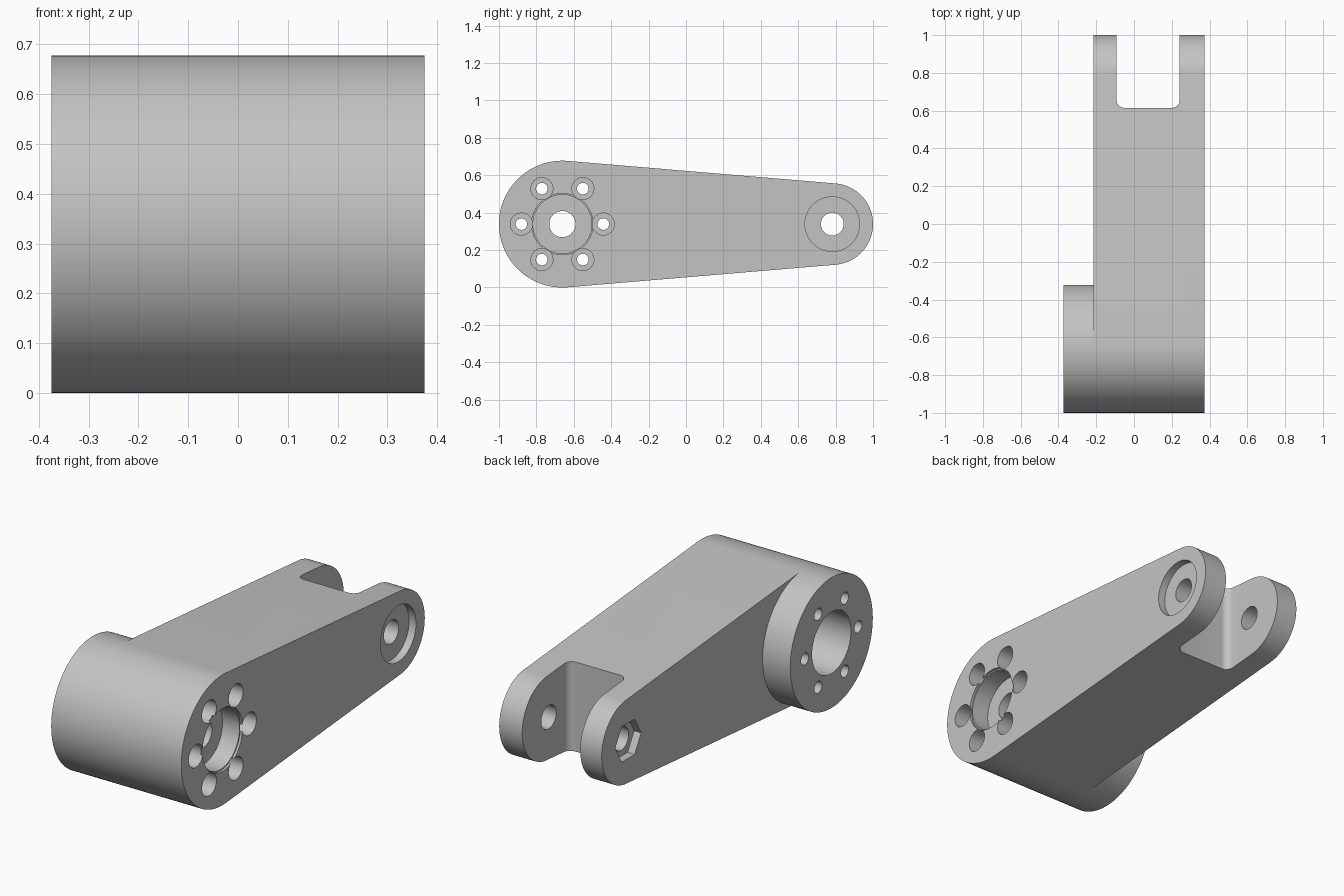
import bpy, bmesh
from math import cos, sin, pi, asin
from mathutils import Vector

cube = bpy.data.objects.get("Cube")
if cube:
    bpy.data.objects.remove(cube, do_unlink=True)

# Main dimensions
BIG_Y, SMALL_Y, MID_Z = -0.661, 0.782, 0.339
BIG_R, SMALL_R = 0.339, 0.218
RIGHT_X, LEFT_X, BOSS_X = 0.374, -0.215, -0.374
TANGENT = pi / 2 - asin((BIG_R - SMALL_R) / (SMALL_Y - BIG_Y))

grey = bpy.data.materials.new("machined grey")
grey.use_nodes = True
colour = (0.55, 0.55, 0.55, 1)
grey.diffuse_color = colour
grey.node_tree.nodes["Principled BSDF"].inputs["Base Color"].default_value = colour


def arc(cy, cz, r, a0, a1, n):
    """Points from angle a0 to a1, both ends included."""
    return [(cy + r * cos(a0 + (a1 - a0) * i / n), cz + r * sin(a0 + (a1 - a0) * i / n))
            for i in range(n + 1)]


def circle(cy, r, cz=MID_Z, n=48):
    return arc(cy, cz, r, 0, 2 * pi, n)[:-1]


def prism(name, outline, start, end, axis="x"):
    """Extrude a flat outline along x (outline in y, z) or z (outline in x, y)."""
    bm = bmesh.new()
    place = (lambda a, b: (start, a, b)) if axis == "x" else (lambda a, b: (a, b, start))
    face = bm.faces.new([bm.verts.new(place(a, b)) for a, b in outline])
    step = Vector((end - start, 0, 0)) if axis == "x" else Vector((0, 0, end - start))
    new = bmesh.ops.extrude_face_region(bm, geom=[face])["geom"]
    bmesh.ops.translate(bm, vec=step, verts=[v for v in new if isinstance(v, bmesh.types.BMVert)])
    bmesh.ops.recalc_face_normals(bm, faces=bm.faces)
    mesh = bpy.data.meshes.new(name)
    bm.to_mesh(mesh)
    bm.free()
    mesh.materials.append(grey)
    obj = bpy.data.objects.new(name, mesh)
    bpy.context.collection.objects.link(obj)
    return obj


# Tapered arm and the round boss that continues its large end
big_arc = arc(BIG_Y, MID_Z, BIG_R, TANGENT, 2 * pi - TANGENT, 72)
small_arc = arc(SMALL_Y, MID_Z, SMALL_R, -TANGENT, TANGENT, 48)
inner_arc = arc(BIG_Y, MID_Z, BIG_R, -TANGENT, TANGENT, 60)[1:-1]
arm = prism("lever_arm", big_arc + small_arc, LEFT_X, RIGHT_X)
boss = prism("mounting_boss", big_arc + inner_arc, BOSS_X, LEFT_X)

# Fork slot with rounded inner corners
slot_left, slot_right, slot_end, fillet = -0.092, 0.242, 0.615, 0.04
slot = [(slot_right, 1.2), (slot_left, 1.2)]
slot += arc(slot_left + fillet, slot_end + fillet, fillet, pi, 1.5 * pi, 8)
slot += arc(slot_right - fillet, slot_end + fillet, fillet, 1.5 * pi, 2 * pi, 8)
cutters = [prism("fork_slot", slot, -0.2, 0.9, "z")]

# Bearing seat with a shallow lip, shaft hole and deep bore
OUT = 0.1
cutters += [
    prism("seat_lip", circle(BIG_Y, 0.164), RIGHT_X - 0.012, RIGHT_X + OUT),
    prism("bearing_seat", circle(BIG_Y, 0.157), RIGHT_X - 0.11, RIGHT_X + OUT),
    prism("shaft_hole", circle(BIG_Y, 0.07), BOSS_X - OUT, RIGHT_X + OUT),
    prism("boss_bore", circle(BIG_Y, 0.16), BOSS_X - OUT, RIGHT_X - 0.22),
]

# Ring of six counterbored screw holes
for i in range(6):
    y = BIG_Y + 0.219 * cos(i * pi / 3)
    z = MID_Z + 0.219 * sin(i * pi / 3)
    cutters.append(prism("screw_hole", circle(y, 0.031, z, 24), BOSS_X - OUT, RIGHT_X + OUT))
    cutters.append(prism("screw_head_bore", circle(y, 0.059, z, 32), BOSS_X + 0.16, RIGHT_X + OUT))

# Fork pin hole, washer recess and hexagonal nut pocket
cutters += [
    prism("pin_hole", circle(SMALL_Y, 0.061, n=32), LEFT_X - OUT, RIGHT_X + OUT),
    prism("washer_recess", circle(SMALL_Y, 0.146), RIGHT_X - 0.04, RIGHT_X + OUT),
    prism("nut_pocket", circle(SMALL_Y, 0.106, n=6), LEFT_X - OUT, LEFT_X + 0.04),
]

# Join, cut, then bake the result and drop the helpers
for tool in [boss] + cutters:
    mod = arm.modifiers.new(tool.name, "BOOLEAN")
    mod.operation = "UNION" if tool is boss else "DIFFERENCE"
    mod.solver = "EXACT"
    mod.object = tool
depsgraph = bpy.context.evaluated_depsgraph_get()
arm.data = bpy.data.meshes.new_from_object(arm.evaluated_get(depsgraph))
arm.modifiers.clear()
for tool in [boss] + cutters:
    bpy.data.objects.remove(tool, do_unlink=True)

# Smooth round walls, sharp rims
bpy.ops.object.select_all(action="DESELECT")
arm.select_set(True)
bpy.context.view_layer.objects.active = arm
bpy.ops.object.shade_smooth_by_angle(angle=pi / 6)
